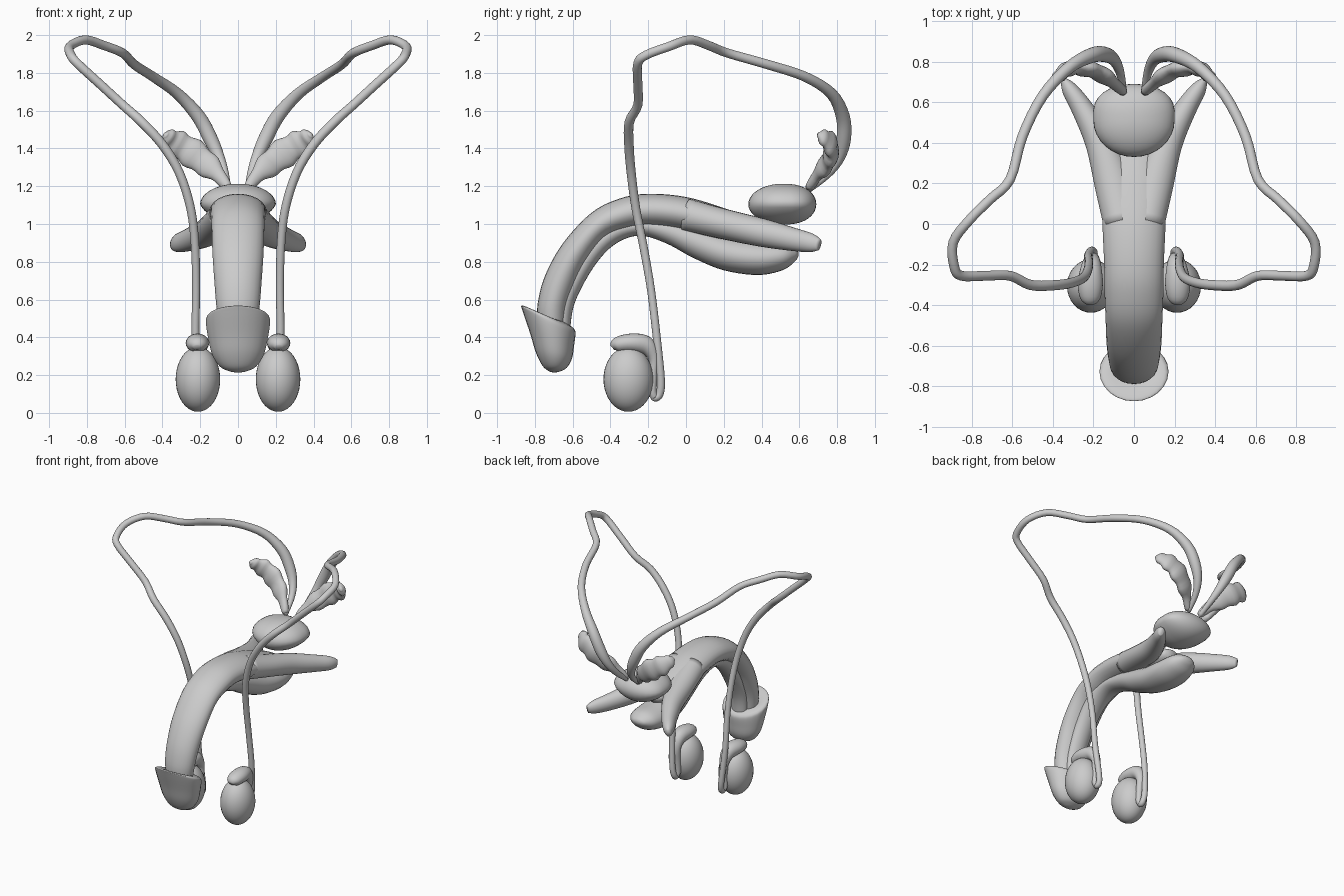
import bpy, bmesh, math
from mathutils import Vector, Matrix

SIDES = 24


def smooth_rows(rows, steps):
    """Catmull-Rom interpolation of rows of numbers."""
    out = []
    n = len(rows)
    for i in range(n - 1):
        a, b, c, d = (rows[max(i - 1, 0)], rows[i], rows[i + 1], rows[min(i + 2, n - 1)])
        for s in range(steps):
            t = s / steps
            out.append([0.5 * (2 * q + (r - p) * t + (2 * p - 5 * q + 4 * r - w) * t * t
                               + (3 * q - p - 3 * r + w) * t ** 3)
                        for p, q, r, w in zip(a, b, c, d)])
    out.append(list(rows[-1]))
    return out


def finish(name, bm, mirror):
    bmesh.ops.recalc_face_normals(bm, faces=bm.faces)
    me = bpy.data.meshes.new(name)
    bm.to_mesh(me)
    bm.free()
    for p in me.polygons:
        p.use_smooth = True
    ob = bpy.data.objects.new(name, me)
    bpy.context.collection.objects.link(ob)
    if mirror:
        ob.modifiers.new("mirror", 'MIRROR').use_axis[0] = True
    return ob


def skin(name, rings, mirror=False):
    """rings: (centre, u, v) ellipses joined into a closed tube."""
    bm = bmesh.new()
    n = SIDES
    loops = [[bm.verts.new(c + u * math.cos(2 * math.pi * k / n) + v * math.sin(2 * math.pi * k / n))
              for k in range(n)] for c, u, v in rings]
    for a, b in zip(loops, loops[1:]):
        for k in range(n):
            bm.faces.new((a[k], a[(k + 1) % n], b[(k + 1) % n], b[k]))
    bm.faces.new(loops[0])
    bm.faces.new(loops[-1])
    return finish(name, bm, mirror)


def midline(name, rows, steps=5):
    """rows: upper y, z, lower y, z, half width."""
    rings = []
    for y1, z1, y2, z2, w in smooth_rows(rows, steps):
        c = Vector((0, (y1 + y2) / 2, (z1 + z2) / 2))
        rings.append((c, Vector((w, 0, 0)), Vector((0, y1, z1)) - c))
    return skin(name, rings)


def tube(name, rows, ref, steps=4, lumps=0.0):
    """rows: x, y, z, half size along ref, half size across; mirrored."""
    pts = smooth_rows(rows, steps)
    u, rings = Vector(ref), []
    for i, (x, y, z, a, b) in enumerate(pts):
        t = (Vector(pts[min(i + 1, len(pts) - 1)][:3]) - Vector(pts[max(i - 1, 0)][:3])).normalized()
        u = (u - t * u.dot(t)).normalized()
        k = 1 + lumps * math.sin(i * 1.3)
        rings.append((Vector((x, y, z)), u * a * k, t.cross(u) * b * k))
    return skin(name, rings, True)


def ellipsoid(name, loc, size, mirror=False, shape=None):
    bm = bmesh.new()
    bmesh.ops.create_uvsphere(bm, u_segments=32, v_segments=20, radius=1)
    for v in bm.verts:
        if shape:
            shape(v.co)
        v.co = Vector([l + s * c for l, s, c in zip(loc, size, v.co)])
    return finish(name, bm, mirror)


# Main shaft, arched
midline("shaft", [
    (-.785, .48, -.64, .44, .10), (-.785, .58, -.625, .56, .115), (-.745, .73, -.59, .66, .125),
    (-.65, .90, -.53, .79, .135), (-.50, 1.06, -.43, .92, .14), (-.35, 1.135, -.31, .97, .145),
    (-.20, 1.16, -.19, .985, .147), (0, 1.143, -.02, .965, .155), (.20, 1.085, .16, .915, .16),
    (.34, 1.03, .30, .90, .13), (.42, .99, .40, .92, .05)])

# Lower column swelling into the bulb
midline("lower_column", [
    (-.70, .46, -.615, .42, .06), (-.68, .62, -.59, .58, .07), (-.57, .85, -.49, .77, .075),
    (-.42, 1.0, -.38, .89, .08), (-.26, 1.04, -.25, .938, .08), (-.10, 1.03, -.11, .90, .085),
    (.08, .98, .04, .82, .10), (.24, .93, .20, .755, .12), (.39, .91, .38, .73, .13),
    (.52, .90, .51, .755, .11), (.58, .87, .575, .80, .06), (.595, .85, .595, .83, .02)])

# Flared head
midline("head", [
    (-.775, .52, -.64, .48, .10), (-.83, .555, -.61, .46, .135), (-.87, .568, -.592, .445, .162),
    (-.865, .54, -.585, .42, .17), (-.825, .42, -.592, .36, .157), (-.795, .32, -.603, .29, .135),
    (-.76, .25, -.63, .24, .095), (-.725, .22, -.665, .22, .045), (-.70, .214, -.69, .214, .008)])

# Diverging roots
tube("root", [
    (.06, 0, 1.05, .09, .085), (.10, .20, 1.0, .095, .08), (.165, .40, .955, .075, .075),
    (.25, .56, .92, .055, .062), (.315, .66, .90, .04, .05), (.345, .705, .89, .018, .03)], (1, 0, 0))


# Gland, slightly squared off at the back
def square_back(co):
    if co.y > 0:
        co.x *= 1 + .12 * co.y
        co.y = co.y ** 0.8
    if co.z < 0:
        co.x *= 1 + .22 * co.z


ellipsoid("gland", (0, .51, 1.105), (.20, .18, .108), shape=square_back)

# Paired ovoids and their caps
ellipsoid("ovoid", (.212, -.305, .178), (.118, .132, .172), True)
tube("ovoid_cap", [
    (.215, -.39, .345, .02, .015), (.215, -.365, .36, .05, .04), (.215, -.29, .37, .062, .05),
    (.21, -.21, .355, .05, .05), (.205, -.17, .29, .035, .03), (.20, -.175, .20, .028, .025),
    (.20, -.18, .12, .028, .025), (.20, -.165, .08, .02, .02)], (1, 0, 0))

# Long looping ducts, wider near the gland
duct = [
    (.20, -.18, .10, .015), (.20, -.165, .08, .02), (.20, -.14, .10, .021), (.21, -.133, .18, .021),
    (.225, -.155, .40, .021), (.222, -.185, .65, .021), (.227, -.225, .88, .022), (.25, -.265, 1.08, .023),
    (.31, -.29, 1.27, .024), (.40, -.302, 1.42, .025), (.51, -.30, 1.54, .025), (.61, -.255, 1.63, .024),
    (.73, -.255, 1.74, .024), (.85, -.255, 1.85, .024), (.885, -.21, 1.895, .024),
    (.89, -.09, 1.94, .024), (.81, .02, 1.975, .024), (.71, .12, 1.945, .024), (.61, .22, 1.905, .024),
    (.55, .43, 1.845, .025), (.45, .63, 1.78, .026), (.32, .77, 1.69, .03), (.21, .83, 1.57, .037),
    (.145, .835, 1.45, .038), (.10, .81, 1.35, .03), (.07, .75, 1.265, .022), (.05, .65, 1.18, .015)]
tube("duct", [r + (r[3],) for r in duct], (1, 0, 0))

# Lobed leaf-shaped pouches
tube("pouch", [
    (.05, .65, 1.19, .02, .02), (.11, .70, 1.265, .045, .03), (.185, .75, 1.33, .072, .038),
    (.265, .77, 1.39, .075, .038), (.33, .76, 1.43, .068, .034), (.37, .725, 1.46, .045, .028),
    (.385, .70, 1.475, .015, .012)], (-.7, 0, .75), lumps=.1)
